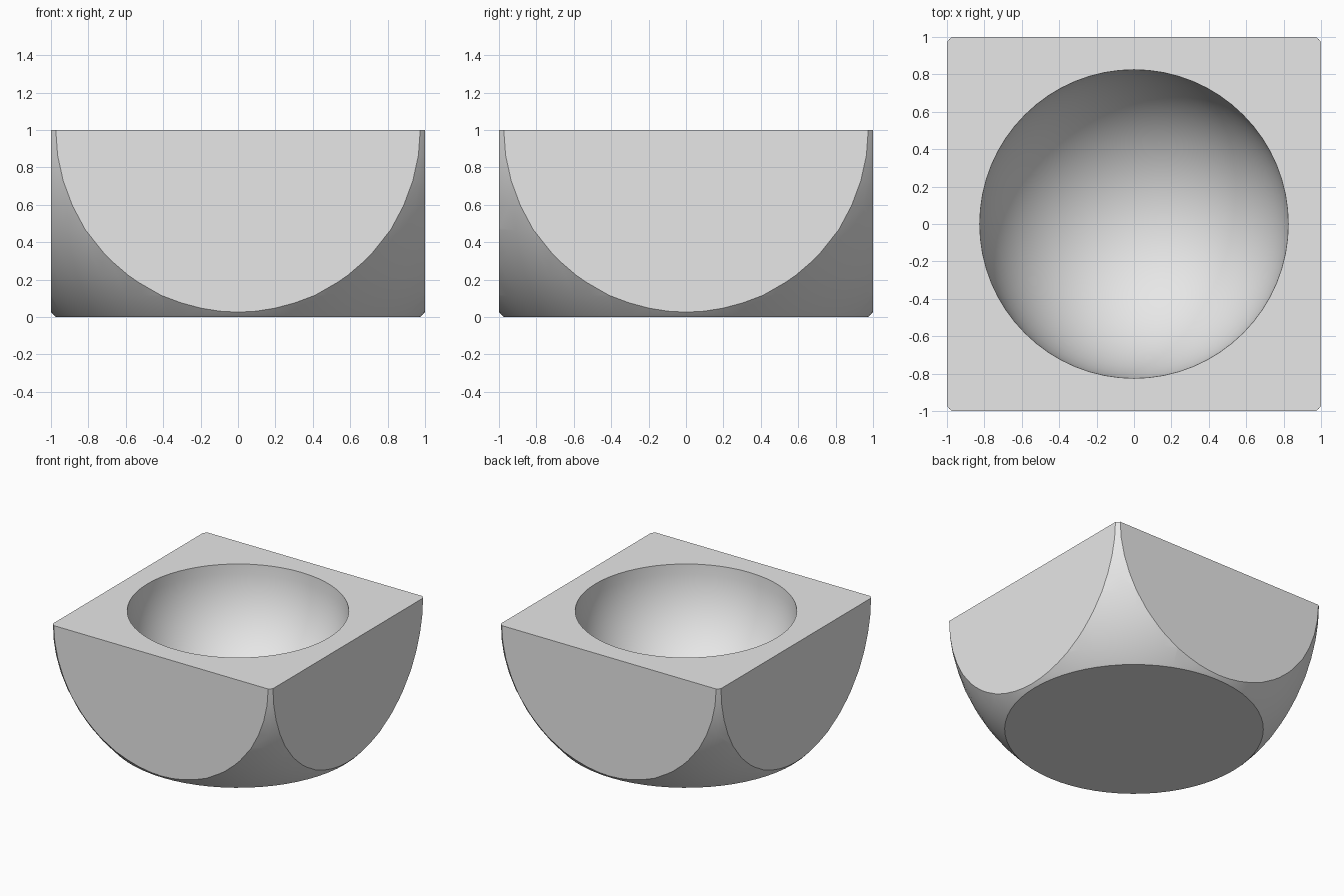
import bpy
import math

cube = bpy.data.objects.get("Cube")
if cube:
    bpy.data.objects.remove(cube, do_unlink=True)

OUTER_RADIUS = 1.397
BOWL_RADIUS = 0.825

# Single grey material
grey = bpy.data.materials.new("plain_grey")
grey.use_nodes = True
colour = (0.8, 0.8, 0.8, 1)
grey.diffuse_color = colour
grey.node_tree.nodes["Principled BSDF"].inputs["Base Color"].default_value = colour


def ball(name, radius, segments):
    bpy.ops.mesh.primitive_uv_sphere_add(
        segments=segments, ring_count=segments // 2, radius=radius, location=(0, 0, 1))
    obj = bpy.context.object
    obj.name = name
    obj.hide_render = True
    return obj


def combine(target, cutter, operation):
    mod = target.modifiers.new(operation.lower(), "BOOLEAN")
    mod.operation = operation
    mod.solver = "EXACT"
    mod.object = cutter
    bpy.context.view_layer.objects.active = target
    bpy.ops.object.modifier_apply(modifier=mod.name)
    bpy.data.objects.remove(cutter, do_unlink=True)


# Half-height block
bpy.ops.mesh.primitive_cube_add(size=1, location=(0, 0, 0.5))
block = bpy.context.object
block.name = "rounded_block_bowl"
block.scale = (2, 2, 1)
bpy.ops.object.transform_apply(location=True, rotation=False, scale=True)
block.data.materials.append(grey)

# Round the lower corners, then hollow out the bowl
combine(block, ball("corner_rounding_cutter", OUTER_RADIUS, 64), "INTERSECT")
combine(block, ball("bowl_cutter", BOWL_RADIUS, 64), "DIFFERENCE")

# One material slot for every face
block.data.materials.clear()
block.data.materials.append(grey)
for face in block.data.polygons:
    face.material_index = 0

# Smooth curved surfaces, crisp cut edges
bpy.ops.object.select_all(action="DESELECT")
block.select_set(True)
bpy.context.view_layer.objects.active = block
bpy.ops.object.shade_smooth_by_angle(angle=math.radians(30))
